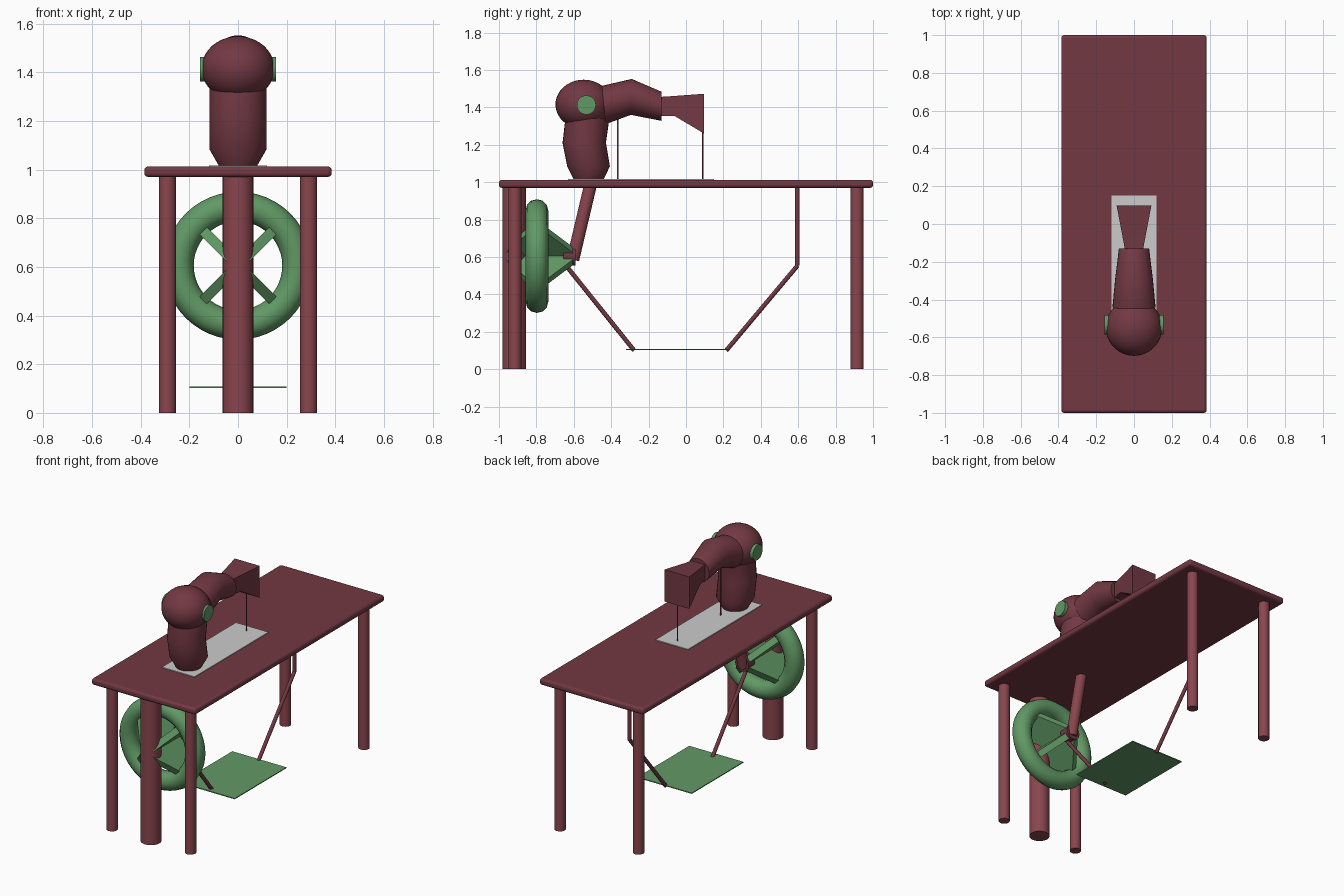
import bpy, bmesh, math
from mathutils import Vector

if "Cube" in bpy.data.objects:
    bpy.data.objects.remove(bpy.data.objects["Cube"])


def material(name, rgb):
    m = bpy.data.materials.new(name)
    m.diffuse_color = (*rgb, 1)
    m.use_nodes = True
    m.node_tree.nodes["Principled BSDF"].inputs["Base Color"].default_value = m.diffuse_color
    return m


MAROON = material("maroon", (0.17, 0.04, 0.055))
RED = material("red", (0.25, 0.06, 0.075))
GREEN = material("green", (0.12, 0.32, 0.13))


def finish(ob, name, mat, smooth=True):
    ob.name = name
    if mat:
        ob.data.materials.append(mat)
    if smooth:
        bpy.ops.object.select_all(action='DESELECT')
        ob.select_set(True)
        bpy.context.view_layer.objects.active = ob
        bpy.ops.object.shade_smooth_by_angle(angle=math.radians(40))
    return ob


def rod(name, a, b, r, mat, n=24):
    a, b = Vector(a), Vector(b)
    bpy.ops.mesh.primitive_cylinder_add(vertices=n, radius=r, depth=(b - a).length,
                                        location=(a + b) / 2)
    ob = bpy.context.object
    ob.rotation_euler = (b - a).to_track_quat('Z', 'Y').to_euler()
    return finish(ob, name, mat)


def box(name, lo, hi, mat, bevel=0):
    lo, hi = Vector(lo), Vector(hi)
    bpy.ops.mesh.primitive_cube_add(size=1, location=(lo + hi) / 2)
    ob = bpy.context.object
    ob.scale = hi - lo
    bpy.ops.object.transform_apply(location=False, rotation=False, scale=True)
    if bevel:
        m = ob.modifiers.new("bevel", 'BEVEL')
        m.width, m.segments = bevel, 3
    return finish(ob, name, mat, bool(bevel))


def skin(name, rings, mat, smooth=True):
    """Joins equal-length point rings into a closed body."""
    bm = bmesh.new()
    vs = [[bm.verts.new(p) for p in r] for r in rings]
    n = len(vs[0])
    for a, b in zip(vs, vs[1:]):
        for i in range(n):
            bm.faces.new((a[i], a[(i + 1) % n], b[(i + 1) % n], b[i]))
    bm.faces.new(vs[0])
    bm.faces.new(vs[-1])
    bmesh.ops.recalc_face_normals(bm, faces=bm.faces)
    me = bpy.data.meshes.new(name)
    bm.to_mesh(me)
    bm.free()
    ob = bpy.data.objects.new(name, me)
    bpy.context.collection.objects.link(ob)
    return finish(ob, name, mat, smooth)


def ring(p, q, rx, n=32):
    """Ellipse spanning side-view points p and q (y, z), half width rx."""
    p, q = Vector((0, *p)), Vector((0, *q))
    c, v = (p + q) / 2, (q - p) / 2
    ts = [2 * math.pi * i / n for i in range(n)]
    return [c + v * math.sin(t) + Vector((rx * math.cos(t), 0, 0)) for t in ts]


# table and legs
box("tabletop", (-0.385, -1, 0.97), (0.385, 1, 1.013), MAROON, 0.015)
for x in (-0.29, 0.29):
    for y in (-0.915, 0.915):
        rod("corner_leg", (x, y, 0), (x, y, 0.975), 0.035, RED)
rod("wheel_post", (0, -0.918, 0), (0, -0.918, 0.975), 0.063, RED, 32)

# drive wheel with tapering blade spokes
WY, WZ = -0.797, 0.605
bpy.ops.mesh.primitive_torus_add(major_radius=0.243, minor_radius=0.061, major_segments=48,
                                 minor_segments=12, location=(0, WY, WZ),
                                 rotation=(math.pi / 2, 0, 0))
finish(bpy.context.object, "wheel_rim", GREEN)
for k in range(4):
    a = math.pi / 4 + k * math.pi / 2
    d = Vector((math.cos(a), 0, math.sin(a)))
    s = Vector((-math.sin(a), 0, math.cos(a))) * 0.021
    rings = []
    for r, h in ((0.02, 0.2), (0.05, 0.19), (0.23, 0.02)):
        y0, y1 = max(WY - h, -0.96), WY + h
        c = Vector((0, 0, WZ)) + d * r
        rings.append([c + s * u + Vector((0, y, 0))
                      for u, y in ((-1, y0), (1, y0), (1, y1), (-1, y1))])
    skin("wheel_spoke", rings, GREEN, False)

# axle and connecting rods
rod("axle", (0, -0.92, WZ), (0, -0.59, WZ), 0.027, RED)
rod("axle_collar", (0, -0.655, WZ), (0, -0.59, WZ), 0.05, MAROON)
rod("belt_arm", (0, -0.605, 0.585), (0, -0.512, 0.98), 0.034, RED)
for name, a, b in (("front_treadle_rod", (-0.65, 0.565), (-0.277, 0.1)),
                   ("back_hanger", (0.595, 0.98), (0.595, 0.555)),
                   ("back_treadle_rod", (0.597, 0.555), (0.215, 0.1))):
    rod(name, (0, *a), (0, *b), 0.012, MAROON, 16)
box("treadle", (-0.2, -0.32, 0.102), (0.2, 0.225, 0.108), GREEN)

# machine body
box("base_plate", (-0.12, -0.63, 1.01), (0.12, 0.15, 1.018), None)
skin("column", [ring((-0.6, 1.015), (-0.44, 1.015), 0.078),
                ring((-0.635, 1.085), (-0.407, 1.085), 0.118),
                ring((-0.66, 1.21), (-0.428, 1.21), 0.118),
                ring((-0.645, 1.34), (-0.41, 1.34), 0.118)], MAROON)
bpy.ops.mesh.primitive_uv_sphere_add(segments=32, ring_count=20, radius=1,
                                     location=(0, -0.547, 1.416), scale=(0.15, 0.151, 0.132))
finish(bpy.context.object, "shoulder", MAROON)
rod("side_knobs", (-0.156, -0.533, 1.413), (0.156, -0.533, 1.413), 0.051, GREEN, 32)
skin("arm", [ring((-0.43, 1.31), (-0.45, 1.515), 0.114),
             ring((-0.295, 1.36), (-0.29, 1.552), 0.1),
             ring((-0.13, 1.328), (-0.13, 1.483), 0.08)], MAROON)

# head block, widening to the front
head = [(-0.14, 1.353, 1.456, 0.047), (-0.06, 1.353, 1.461, 0.062), (0.097, 1.26, 1.473, 0.092)]
skin("head", [[(-w, y, lo), (w, y, lo), (w, y, hi), (-w, y, hi)]
              for y, lo, hi, w in head], MAROON, False)

# needles
rod("thread_pin", (0, -0.365, 1.015), (0, -0.365, 1.36), 0.005, MAROON, 12)
rod("needle", (0, 0.09, 1.015), (0, 0.09, 1.28), 0.004, MAROON, 12)
